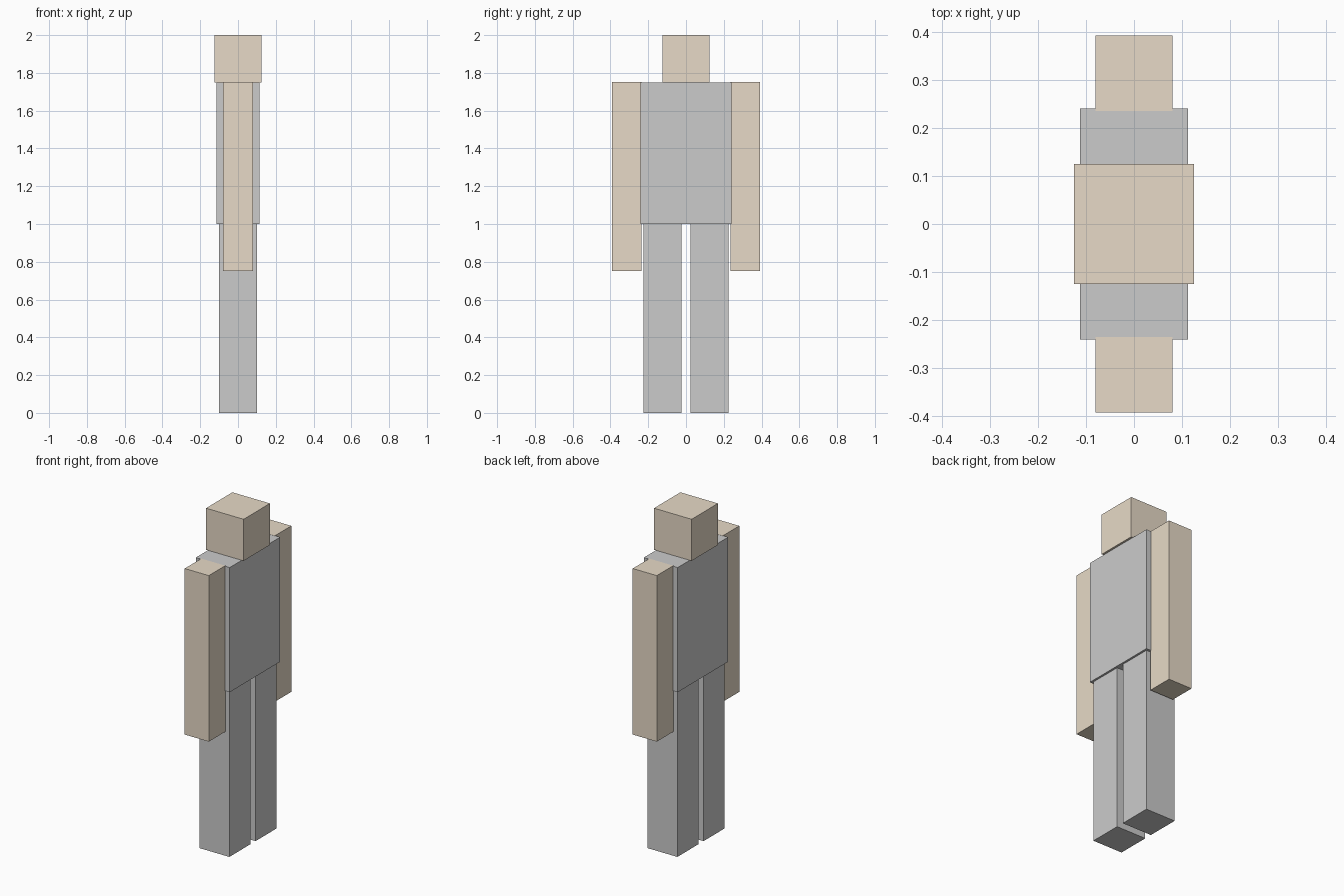
import bpy

if "Cube" in bpy.data.objects:
    bpy.data.objects.remove(bpy.data.objects["Cube"])

tan = bpy.data.materials.new("tan")
tan.diffuse_color = (0.8, 0.7, 0.57, 1)
tan.use_nodes = True
tan.node_tree.nodes["Principled BSDF"].inputs["Base Color"].default_value = tan.diffuse_color


def box(name, x, y, z, material=None):
    """Flat-faced box spanning the given (min, max) range on each axis."""
    spans = (x, y, z)
    bpy.ops.mesh.primitive_cube_add(size=1, location=[(a + b) / 2 for a, b in spans])
    obj = bpy.context.object
    obj.name = name
    obj.scale = [abs(b - a) for a, b in spans]
    bpy.ops.object.transform_apply(location=False, rotation=False, scale=True)
    if material:
        obj.data.materials.append(material)
    return obj


# Head and torso
box("head", (-0.125, 0.125), (-0.125, 0.125), (1.75, 2.0), tan)
box("torso", (-0.1125, 0.1125), (-0.24, 0.24), (1.0, 1.75))

# Arms and legs, mirrored across y
for side, s in (("left", 1), ("right", -1)):
    box(side + "_arm", (-0.08, 0.08), (s * 0.235, s * 0.392), (0.752, 1.751), tan)
    box(side + "_leg", (-0.1, 0.1), (s * 0.024, s * 0.225), (0.0, 1.0))
